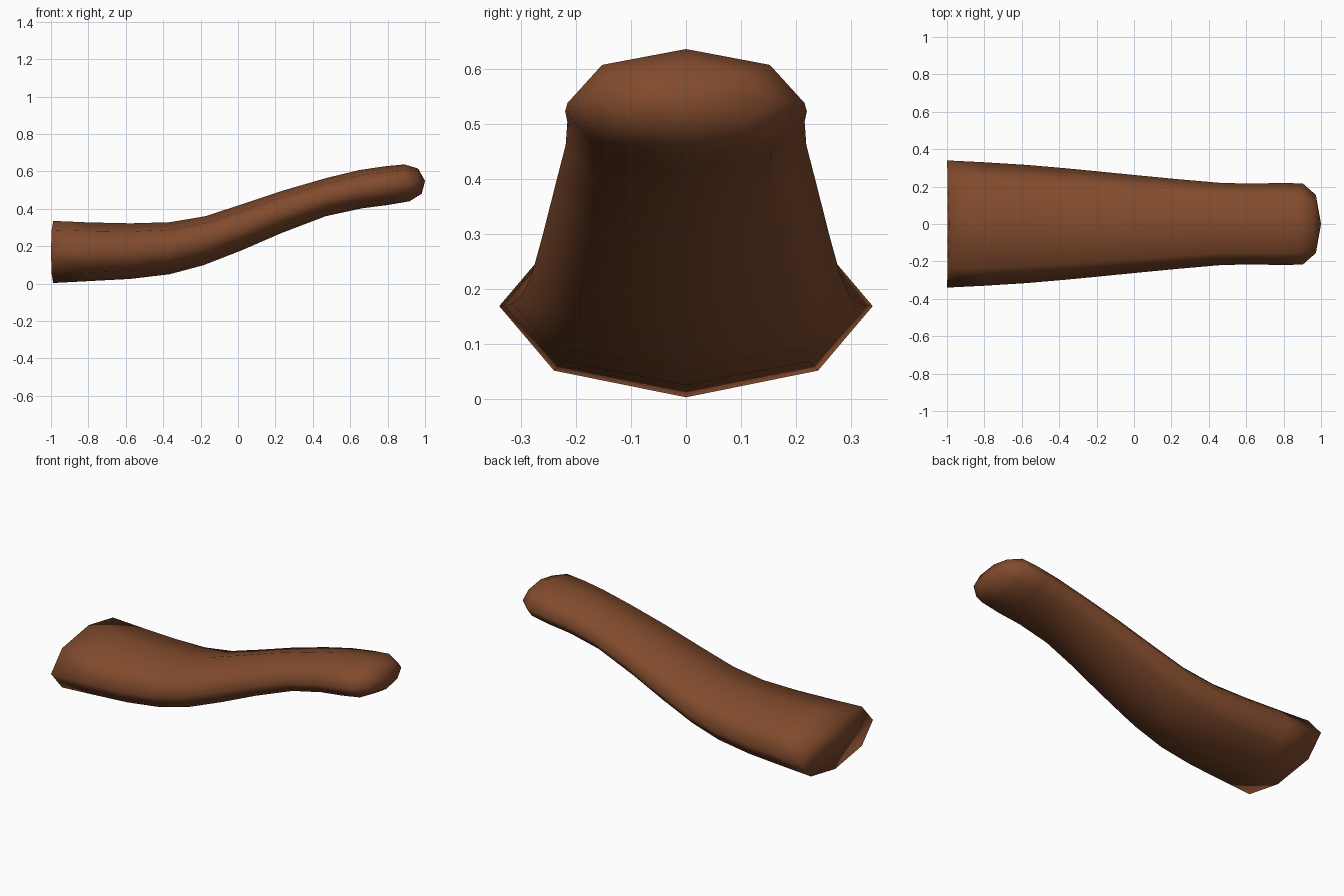
import bpy, bmesh
from math import sin, cos, pi

if "Cube" in bpy.data.objects:
    bpy.data.objects.remove(bpy.data.objects["Cube"])

# Section stations: x at top, z at top, x at bottom, z at bottom, half width
STATIONS = [
    (-0.988, 0.335, -0.988, 0.003, 0.340),
    (-0.800, 0.327, -0.800, 0.013, 0.330),
    (-0.575, 0.322, -0.575, 0.025, 0.316),
    (-0.365, 0.328, -0.365, 0.050, 0.298),
    (-0.175, 0.360, -0.185, 0.098, 0.280),
    (0.025, 0.425, 0.020, 0.178, 0.260),
    (0.250, 0.500, 0.232, 0.270, 0.239),
    (0.475, 0.565, 0.468, 0.360, 0.219),
    (0.650, 0.607, 0.660, 0.402, 0.216),
    (0.785, 0.627, 0.800, 0.420, 0.220),
    (0.890, 0.637, 0.917, 0.440, 0.216),
    (0.963, 0.615, 0.982, 0.480, 0.155),
]
SIDES = 8

bm = bmesh.new()


def ring(index, station):
    """Eight-sided oval section, tilted along the line from bottom to top."""
    xt, zt, xb, zb, w = station
    verts = []
    for k in range(SIDES):
        a = 2 * pi * k / SIDES
        t = (1 + sin(a)) / 2
        x = xb + (xt - xb) * t
        if index == 0:          # wide end is slightly bowed at its sides
            x -= 0.012 * abs(cos(a))
        verts.append(bm.verts.new((x, w * cos(a), zb + (zt - zb) * t)))
    return verts


# Tapering curved body
rings = [ring(i, s) for i, s in enumerate(STATIONS)]
for r0, r1 in zip(rings, rings[1:]):
    for k in range(SIDES):
        n = (k + 1) % SIDES
        bm.faces.new((r0[k], r0[n], r1[n], r1[k]))

# Rounded tip and closed wide end
tip = bm.verts.new((1.0, 0, 0.548))
for k in range(SIDES):
    bm.faces.new((rings[-1][k], rings[-1][(k + 1) % SIDES], tip))
bm.faces.new(rings[0])

bmesh.ops.recalc_face_normals(bm, faces=bm.faces)
for f in bm.faces:
    f.smooth = True

mesh = bpy.data.meshes.new("curved_limb")
bm.to_mesh(mesh)
bm.free()
limb = bpy.data.objects.new("curved_limb", mesh)
bpy.context.collection.objects.link(limb)

# Brown material
brown = bpy.data.materials.new("brown")
brown.diffuse_color = (0.22, 0.07, 0.026, 1)
brown.use_nodes = True
brown.node_tree.nodes["Principled BSDF"].inputs["Base Color"].default_value = brown.diffuse_color
mesh.materials.append(brown)
